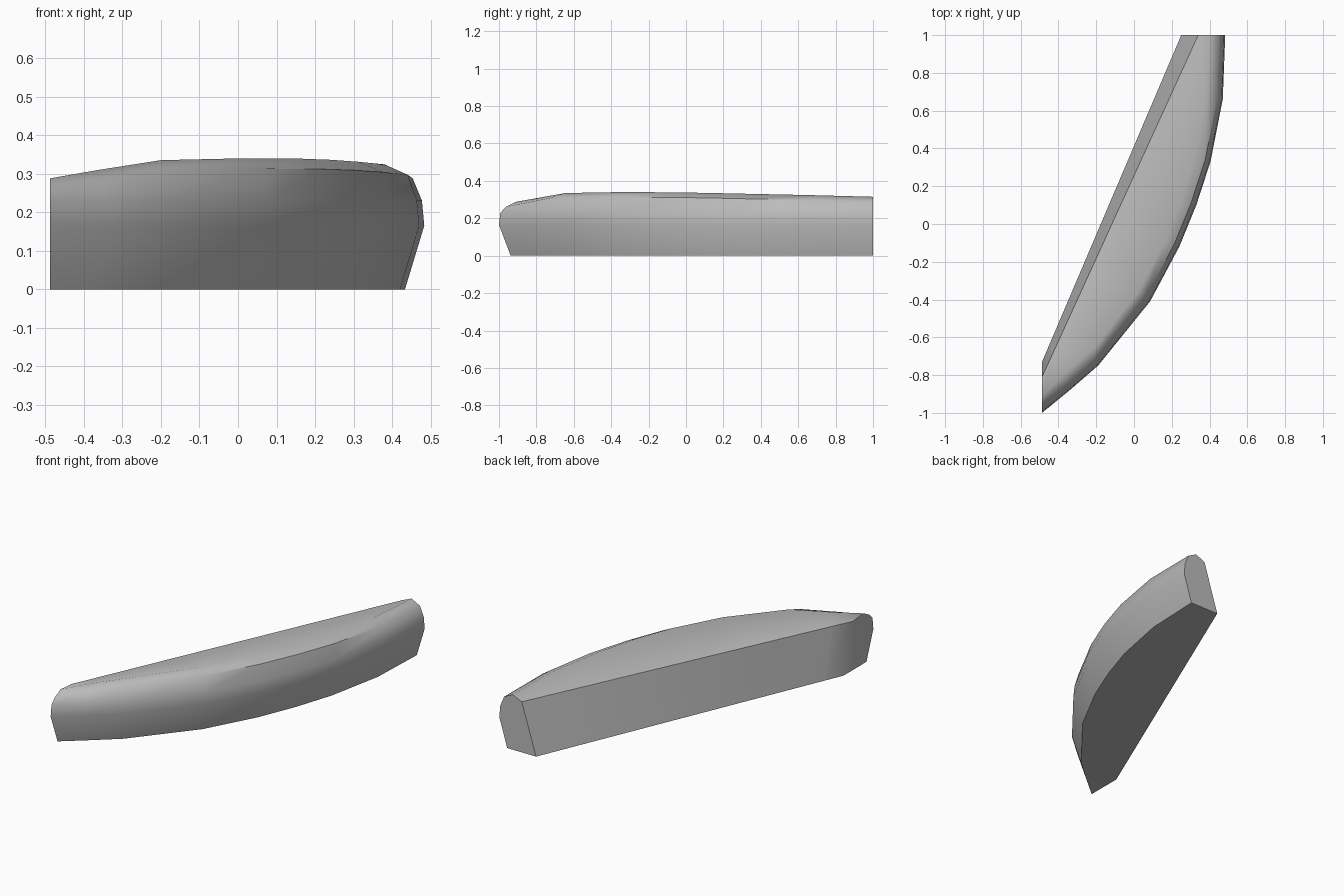
import bpy
import bmesh
from math import radians
from mathutils import Vector
from mathutils.geometry import intersect_point_line

cube = bpy.data.objects.get("Cube")
if cube:
    bpy.data.objects.remove(cube, do_unlink=True)

stone = bpy.data.materials.new("plain grey")
stone.use_nodes = True
grey = (0.5, 0.5, 0.5, 1)
stone.diffuse_color = grey
stone.node_tree.nodes["Principled BSDF"].inputs["Base Color"].default_value = grey

# Widest line of the curved face, seen in plan
outline = [Vector(p) for p in (
    (-.487, -1), (-.34, -.88), (-.19, -.75), (.085, -.41), (.24, -.12),
    (.33, .1), (.405, .33), (.47, .66), (.483, 1))]
# Ridge line where the curved face rolls over onto the top
crest = [Vector(p) for p in (
    (-.487, -.91, .288), (-.36, -.785, .31), (-.2, -.645, .335),
    (.02, -.36, .34), (.16, -.1, .339), (.24, .1, .336),
    (.31, .33, .331), (.38, .66, .324), (.4, 1, .315))]
# Straight leaning back wall: lower and upper edges
back_low = (Vector((-.487, -.73, 0)), Vector((.25, 1, 0)))
back_high = (Vector((-.487, -.81, .28)), Vector((.34, 1, .29)))
last = len(outline) - 1


def inward(i):
    """Direction from the curved face into the body, kept in plane at the ends."""
    if i == 0:
        return Vector((0, 1.25))
    if i == last:
        return Vector((-1, 0))
    run = (outline[i + 1] - outline[i - 1]).normalized()
    return Vector((-run.y, run.x))


def section(i):
    """Closed cross-section at one station."""
    t = i / last
    if 0 < i < last:
        t = intersect_point_line(outline[i].to_3d(), *back_low)[1]
        t = min(max(t, .06), .94)
    roll = crest[i].z
    face = [(.05, 0), (.0, .165), (.006, .23), (.03, roll - .027)]
    ring = [back_low[0].lerp(back_low[1], t)]
    for depth, z in face:
        p = outline[i] + inward(i) * depth
        ring.append(Vector((p.x, p.y, z)))
    ring += [crest[i], back_high[0].lerp(back_high[1], t)]
    return ring


# Loft the sections and cap both cut ends
bm = bmesh.new()
rings = [[bm.verts.new(p) for p in section(i)] for i in range(last + 1)]
for a, b in zip(rings, rings[1:]):
    for j in range(len(a)):
        k = (j + 1) % len(a)
        bm.faces.new((a[j], a[k], b[k], b[j]))
bm.faces.new(rings[0])
bm.faces.new(rings[-1])
bmesh.ops.recalc_face_normals(bm, faces=bm.faces)

mesh = bpy.data.meshes.new("curved_block")
bm.to_mesh(mesh)
bm.free()
mesh.materials.append(stone)
block = bpy.data.objects.new("curved_block", mesh)
bpy.context.collection.objects.link(block)
bpy.ops.object.select_all(action="DESELECT")
block.select_set(True)
bpy.context.view_layer.objects.active = block
bpy.ops.object.shade_smooth_by_angle(angle=radians(45))
